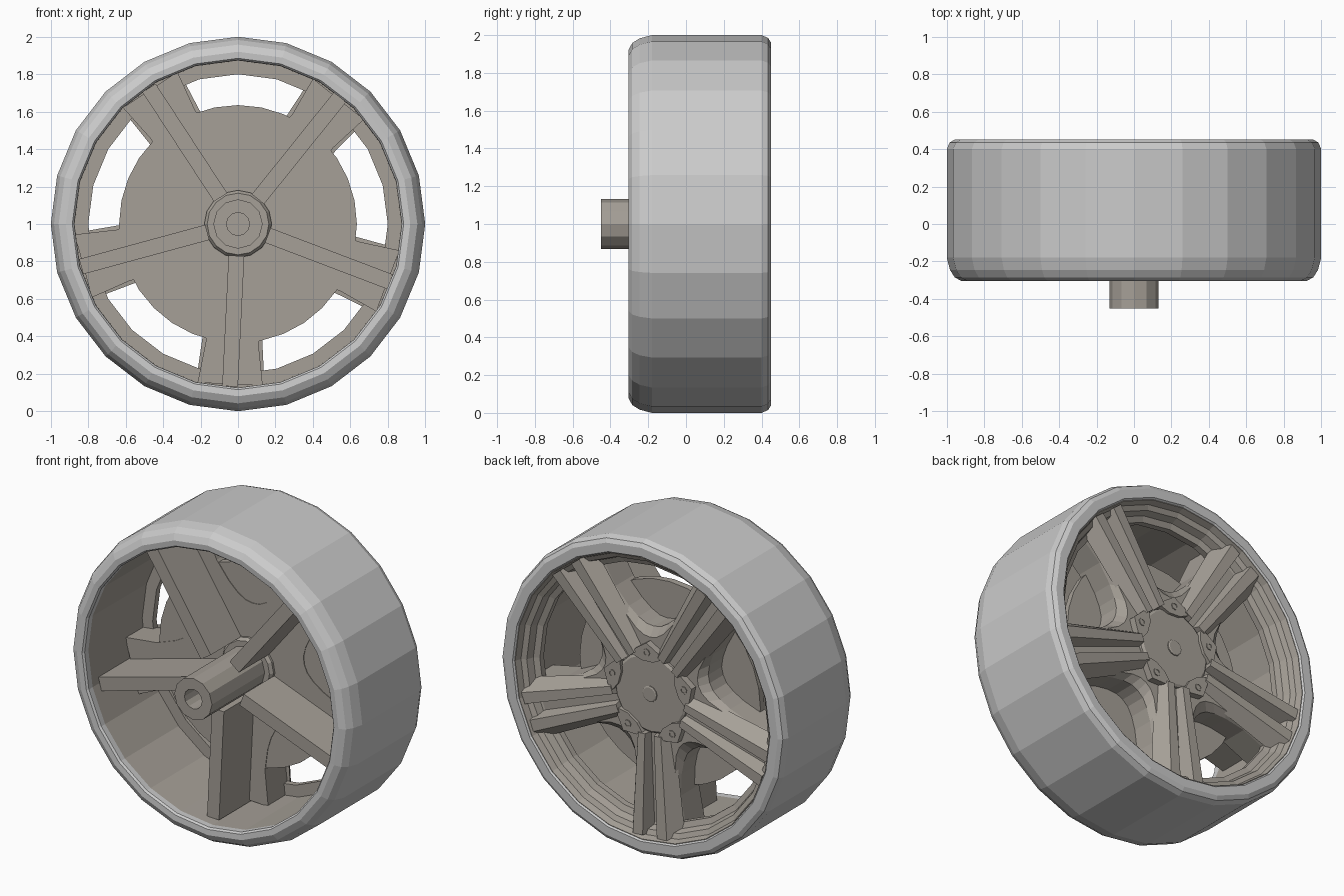
import bpy, bmesh
from math import sin, cos, radians, pi

if "Cube" in bpy.data.objects:
    bpy.data.objects.remove(bpy.data.objects["Cube"])

BASE = 267.2                       # angle of the lowest spoke
SPOKES = [BASE + 72 * k for k in range(5)]
GAPS = [a + 36 for a in SPOKES]

alloy = bpy.data.materials.new("alloy")
alloy.diffuse_color = (0.38, 0.35, 0.31, 1)
alloy.use_nodes = True
alloy.node_tree.nodes["Principled BSDF"].inputs["Base Color"].default_value = alloy.diffuse_color


def finish(name, bm, mat=alloy):
    bmesh.ops.recalc_face_normals(bm, faces=bm.faces)
    me = bpy.data.meshes.new(name)
    bm.to_mesh(me)
    bm.free()
    ob = bpy.data.objects.new(name, me)
    bpy.context.collection.objects.link(ob)
    if mat:
        me.materials.append(mat)
    return ob


def polar(r, deg, y):
    a = radians(deg)
    return (r * cos(a), y, 1 + r * sin(a))


def local(u, v, y, deg):
    """u along the spoke, v across it."""
    a = radians(deg)
    return (u * cos(a) - v * sin(a), y, 1 + u * sin(a) + v * cos(a))


def loft(bm, rings, caps=True, loop=False):
    vs = [[bm.verts.new(p) for p in ring] for ring in rings]
    n = len(vs[0])
    pairs = list(zip(vs, vs[1:])) + ([(vs[-1], vs[0])] if loop else [])
    for a, b in pairs:
        for i in range(n):
            j = (i + 1) % n
            bm.faces.new((a[i], a[j], b[j], b[i]))
    if caps:
        bm.faces.new(vs[0])
        bm.faces.new(vs[-1])


def lathe(name, profile, n, mat=alloy, closed=True):
    """Spin (radius, y) points round the axle; closed gives a ring."""
    bm = bmesh.new()
    rings = [[polar(r, -90 + 360 * i / n, y) for i in range(n)] for r, y in profile]
    loft(bm, rings, caps=not closed, loop=closed)
    return finish(name, bm, mat)


# Tyre
lathe("tyre", [(.875, -.29), (.885, -.302), (.92, -.305), (.958, -.285), (.983, -.245),
               (1, -.18), (1, .40), (.985, .435), (.96, .45), (.905, .45), (.89, .43)],
      24, mat=None)

# Rim barrel, straight inside, with a flange near the outer face
lathe("rim_barrel", [(.876, -.288), (.90, -.288), (.92, .435), (.893, .44), (.88, .40),
                     (.85, .385), (.835, .34), (.80, .325), (.80, .285), (.873, .285)], 24)

# Inner disc, axle tube and collar
lathe("inner_disc", [(.635, .118), (.635, .16)], 32, closed=False)
lathe("axle_collar", [(.10, .08), (.165, .08), (.18, .10), (.18, .13), (.10, .13)], 16)
lathe("axle_tube", [(.062, -.45), (.132, -.45), (.132, .2), (.062, .2)], 12)

# Spoke bodies: one 72 degree sector each, with U-shaped openings between
half_low = [(.40, 36), (.41, 29), (.45, 22.5), (.52, 17), (.65, 12.5), (.874, 11.5)]
half_top = [(.345, 36), (.355, 29), (.395, 22), (.48, 16.5), (.64, 12), (.874, 11)]


def outline(half, deg, y):
    pts = [(0, 0)] + half + [(r, -a) for r, a in reversed(half)]
    return [polar(r, deg + a, y) for r, a in pts]


bm = bmesh.new()
for d in SPOKES:
    loft(bm, [outline(half_low, d, .114), outline(half_low, d, .295),
              outline(half_top, d, .335)])
finish("spoke_bodies", bm)

# Twin raised bars on the outer face of every spoke
bm = bmesh.new()
for d in SPOKES:
    for s in (1, -1):
        inner = [(.015, .31), (.032, .385), (.08, .385), (.125, .31)]
        outer = [(.02, .31), (.05, .425), (.12, .425), (.185, .33)]
        loft(bm, [[local(.25, s * v, y, d) for v, y in inner],
                  [local(.875, s * v, y, d) for v, y in outer]])
finish("spoke_bars", bm)

# Back ribs between axle and barrel
bm = bmesh.new()
for d in SPOKES:
    loft(bm, [[local(u, v, y, d) for v, y in
               ((-.042, -.19), (.042, -.19), (.042, .13), (-.042, .13))]
              for u in (.17, .868)])
finish("back_ribs", bm)

# Centre cap with a small raised button
lathe("centre_cap", [(.25, .30), (.25, .35), (.235, .36)], 20, closed=False)
lathe("cap_button", [(.05, .35), (.05, .366), (.042, .37)], 12, closed=False)

# Bolt tabs pointing into the gaps, each with a bolt ring
tab = [(.21, -.04), (.235, -.10), (.275, -.08), (.325, 0), (.275, .08), (.235, .10), (.21, .04)]
bm = bmesh.new()
for d in GAPS:
    loft(bm, [[local(u, v, y, d) for u, v in tab] for y in (.31, .378)])
finish("bolt_tabs", bm)

bm = bmesh.new()
for d in GAPS:
    rings = []
    for r, y in ((.024, .37), (.024, .383), (.015, .383), (.015, .379)):
        rings.append([local(.265 + r * cos(pi * i / 4), r * sin(pi * i / 4), y, d)
                      for i in range(8)])
    loft(bm, rings)
finish("wheel_bolts", bm)
